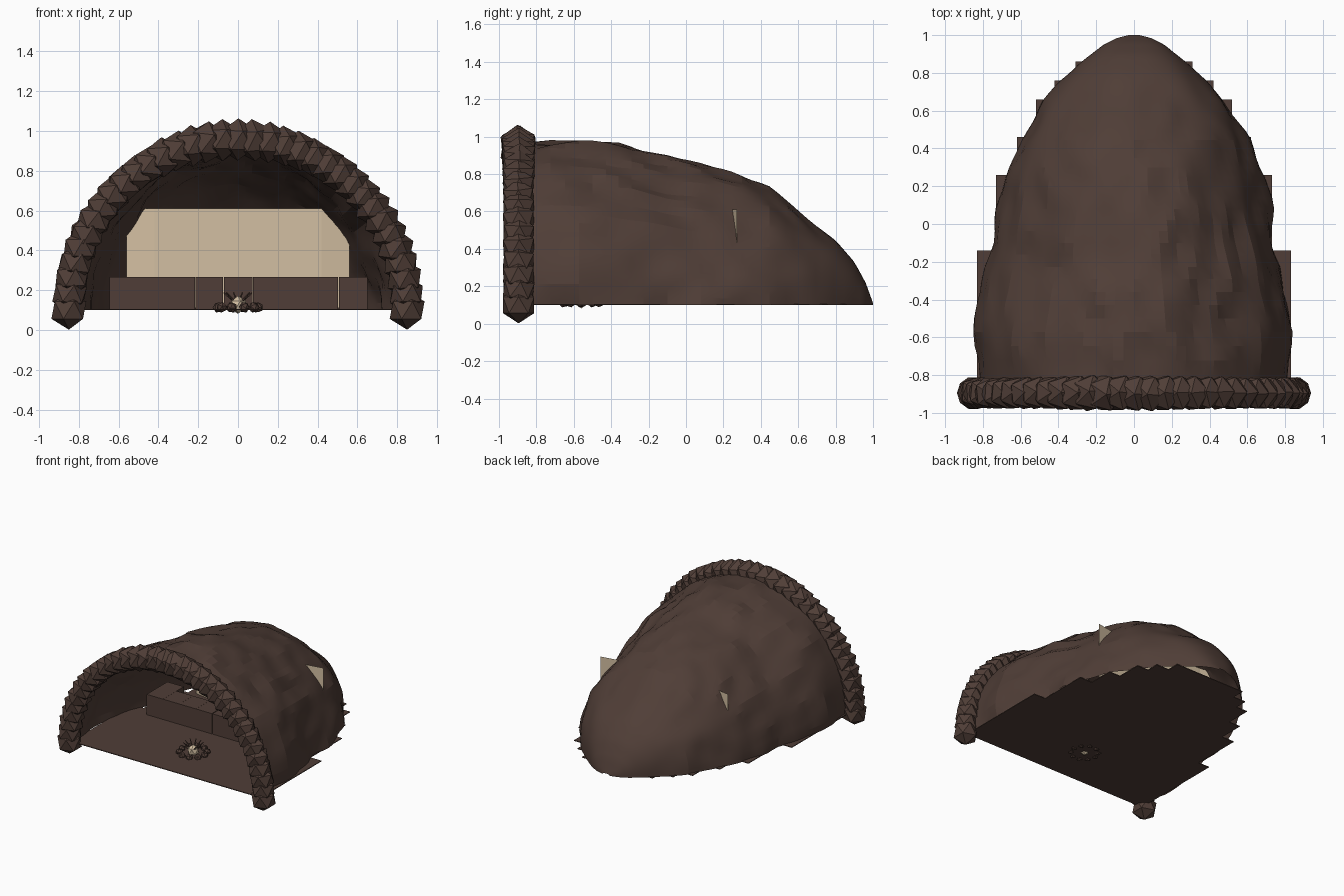
import bpy, bmesh, math, random
from mathutils import Vector, Matrix, Euler, noise

random.seed(4)
if "Cube" in bpy.data.objects:
    bpy.data.objects.remove(bpy.data.objects["Cube"])


def material(name, rgb):
    m = bpy.data.materials.new(name)
    m.use_nodes = True
    m.diffuse_color = (*rgb, 1)
    m.node_tree.nodes["Principled BSDF"].inputs["Base Color"].default_value = (*rgb, 1)
    return m


ROCK = material("brown rock", (0.080, 0.048, 0.038))
PALE = material("pale sandstone", (0.65, 0.52, 0.36))
BASE = 0.1


def finish(bm, name, mat):
    mesh = bpy.data.meshes.new(name)
    bm.to_mesh(mesh)
    bm.free()
    mesh.materials.append(mat)
    obj = bpy.data.objects.new(name, mesh)
    bpy.context.collection.objects.link(obj)
    return obj


def add_box(bm, low, high):
    low, high = Vector(low), Vector(high)
    mat = Matrix.Translation((low + high) / 2) @ Matrix.Diagonal((*(high - low), 1))
    bmesh.ops.create_cube(bm, size=1, matrix=mat)


def add_stone(bm, centre, radius, tilt=0.2):
    turn = Euler([random.uniform(-tilt, tilt) for _ in range(3)]).to_matrix().to_4x4()
    bmesh.ops.create_icosphere(bm, subdivisions=1, radius=radius,
                               matrix=Matrix.Translation(centre) @ turn)


def sample(table, y):
    for (y0, a), (y1, b) in zip(table, table[1:]):
        if y <= y1:
            return a + (b - a) * (y - y0) / (y1 - y0)
    return table[-1][1]


# Cave shell: arched cross-sections lofted from the mouth to the back
WIDTH = [(-.9, .82), (-.6, .84), (-.4, .81), (-.2, .765), (0, .735), (.26, .68), (.46, .59),
         (.66, .47), (.76, .385), (.86, .275), (.95, .16), (.985, .09), (1, .03)]
CREST = [(-.9, .96), (-.6, .96), (-.4, .95), (-.2, .90), (.1, .85), (.3, .79), (.45, .72),
         (.6, .6), (.7, .51), (.8, .44), (.9, .33), (.96, .22), (1, .11)]
SQUARENESS = [(-.9, 2), (-.6, 2), (.26, 1.78), (.6, 2.05), (.85, 2.4), (1, 2.4)]
RINGS, SEGS = 44, 48
bm = bmesh.new()
rows = []
for i in range(RINGS + 1):
    t = i / RINGS
    y = -0.9 + 1.9 * math.sin(t * math.pi / 2) ** 0.9
    half, rise = sample(WIDTH, y), sample(CREST, y) - BASE
    power = 2 / sample(SQUARENESS, y)
    fade = min(1, (1 - y) * 3, (y + 0.9) * 5)
    row = []
    for j in range(SEGS + 1):
        a = math.pi * j / SEGS
        c, s = math.cos(a), max(0, math.sin(a))
        x = half * math.copysign(abs(c) ** power, c)
        z = rise * s ** power
        big = noise.noise(Vector((x * 2.6 + 5, y * 1.8, z * 2.6)))
        fine = noise.noise(Vector((x * 8, y * 5, z * 6)))
        k = 1 + fade * (0.055 * big + 0.04 * fine)
        row.append(bm.verts.new((x * k, y, BASE + z * k)))
    rows.append(row)
for lower, upper in zip(rows, rows[1:]):
    for j in range(SEGS):
        bm.faces.new((lower[j], lower[j + 1], upper[j + 1], upper[j]))
bmesh.ops.recalc_face_normals(bm, faces=bm.faces)
if sum(f.normal.dot(f.calc_center_median() - Vector((0, 0, BASE))) for f in bm.faces) < 0:
    bmesh.ops.reverse_faces(bm, faces=bm.faces)
shell = finish(bm, "cave_shell", ROCK)
bpy.context.view_layer.objects.active = shell
shell.select_set(True)
bpy.ops.object.shade_smooth_by_angle(angle=math.radians(12))
shell.select_set(False)

# Arch of faceted boulders around the mouth, largest near the crown
bm = bmesh.new()
COUNT = 34
for i in range(COUNT + 1):
    a = math.pi * i / COUNT
    end = i in (0, COUNT)
    centre = (0.85 * math.cos(a), -0.895, BASE + 0.858 * math.sin(a))
    radius = 0.098 if end else random.uniform(0.093, 0.097) + 0.012 * math.sin(a) ** 8
    add_stone(bm, centre, radius, 0 if end else 0.1)
finish(bm, "mouth_arch", ROCK)

# Floor in stepped rows that narrow toward the back
bm = bmesh.new()
front = -0.9
for back, half in [(-.14, .83), (.26, .73), (.46, .62), (.66, .52), (.76, .42), (.86, .31)]:
    add_box(bm, (-half, front, BASE), (half, back, BASE + 0.006))
    front = back
finish(bm, "stepped_floor", ROCK)

# Low ledge of cut blocks, deeper at its two ends
bm = bmesh.new()
for i in range(9):
    x = -0.647 + 0.1443 * i
    gap = 0.006 if i in (3, 7) else 0.001
    back = 0.04 if i in (0, 8) else -0.05
    add_box(bm, (x, -0.22, BASE + 0.004), (x + 0.1443 - gap, back, 0.267))
finish(bm, "block_ledge", ROCK)

# Thin pale sheet behind the ledge, its ends swept slightly back
bm = bmesh.new()
sheet = []
for x, y in [(-.56, .272), (-.42, .248), (.42, .248), (.56, .272)]:
    sheet.append([bm.verts.new((x, y, z)) for z in (BASE + 0.01, 0.61)])
for (a, b), (c, d) in zip(sheet, sheet[1:]):
    bm.faces.new((a, c, d, b))
finish(bm, "back_sheet", PALE)

# Campfire: stone ring, leaning sticks and a pale core
FIRE = Vector((0, -0.56, BASE))
ring, sticks, core = bmesh.new(), bmesh.new(), bmesh.new()
for i in range(10):
    a = math.tau * i / 10
    out = Vector((math.cos(a), math.sin(a), 0))
    add_stone(ring, FIRE + out * 0.1 + Vector((0, 0, 0.014)), 0.028, 0.6)
    if i not in (7, 8):
        lean = (out + Vector((0, 0, 0.9))).normalized()
        mat = (Matrix.Translation(FIRE + out * 0.035 + Vector((0, 0, 0.055)))
               @ lean.to_track_quat('Z', 'Y').to_matrix().to_4x4())
        bmesh.ops.create_cone(sticks, cap_ends=True, segments=5, radius1=0.008,
                              radius2=0.003, depth=0.1, matrix=mat)
add_stone(core, FIRE + Vector((0, 0, 0.027)), 0.045, 0)
finish(ring, "fire_ring", ROCK)
finish(sticks, "fire_sticks", ROCK)
finish(core, "fire_core", PALE)
